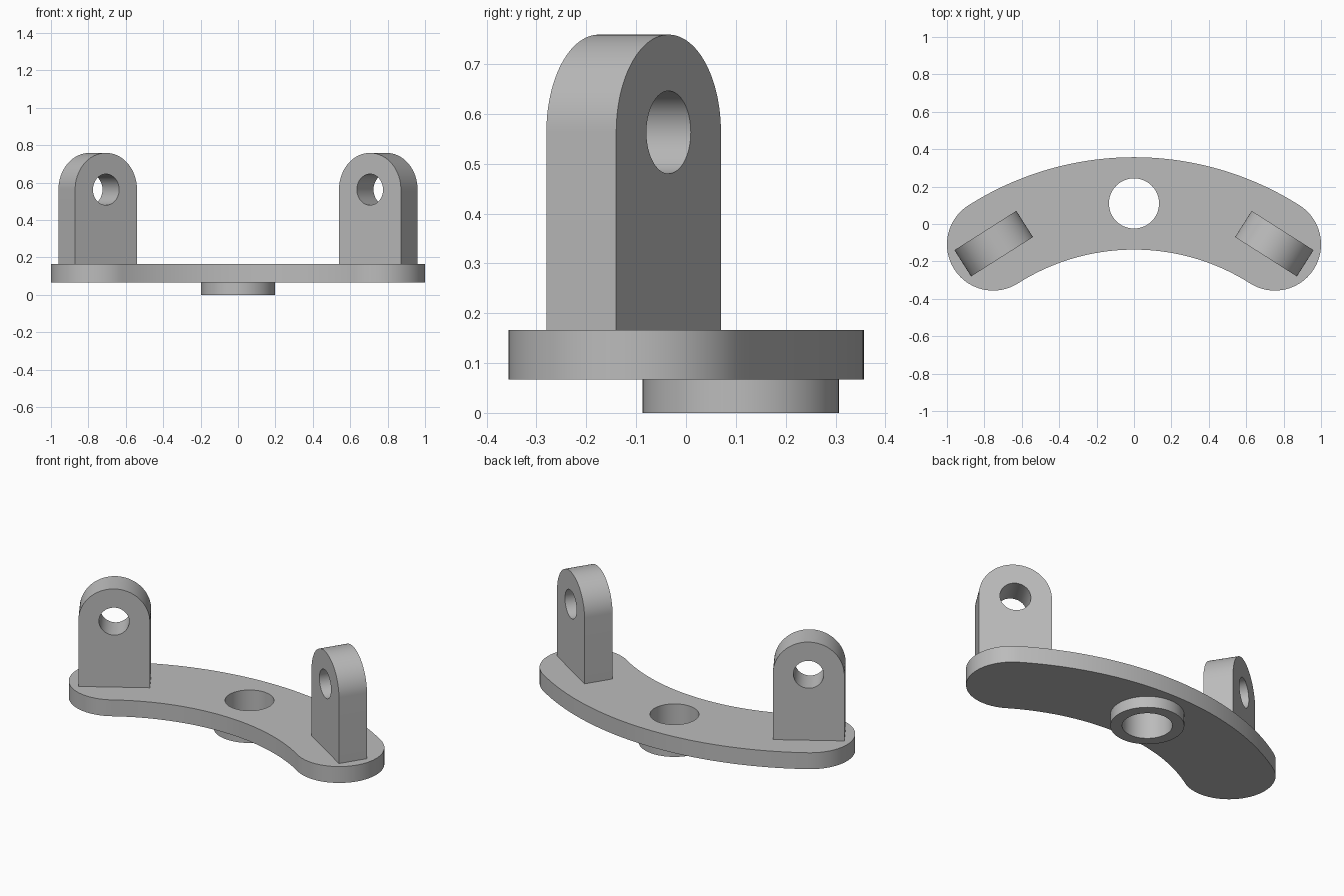
import bpy, bmesh
from math import sin, cos, pi, asin, hypot
from mathutils import Matrix, Vector

cube = bpy.data.objects.get("Cube")
if cube:
    bpy.data.objects.remove(cube, do_unlink=True)

# Single grey finish
grey = bpy.data.materials.new("plain_grey")
grey.use_nodes = True
colour = (0.5, 0.5, 0.5, 1)
grey.diffuse_color = colour
grey.node_tree.nodes["Principled BSDF"].inputs["Base Color"].default_value = colour


def arc(cx, cy, r, start, end, steps):
    """Points along an arc, both ends included."""
    angles = [start + (end - start) * i / steps for i in range(steps + 1)]
    return [(cx + r * cos(a), cy + r * sin(a)) for a in angles]


def circle(cx, cy, r, steps=64):
    return arc(cx, cy, r, 0, 2 * pi, steps)[:-1]


def extrude_profile(name, loops, depth, matrix):
    """Fill an outline with holes, extrude it along local z and place it."""
    bm = bmesh.new()
    edges = []
    for loop in loops:
        verts = [bm.verts.new((x, y, 0)) for x, y in loop]
        edges += [bm.edges.new((v, verts[i - 1])) for i, v in enumerate(verts)]
    bmesh.ops.triangle_fill(bm, use_beauty=True, edges=edges)
    result = bmesh.ops.extrude_face_region(bm, geom=bm.faces[:], use_keep_orig=True)
    top = [g for g in result["geom"] if isinstance(g, bmesh.types.BMVert)]
    bmesh.ops.translate(bm, verts=top, vec=(0, 0, depth))
    bmesh.ops.recalc_face_normals(bm, faces=bm.faces[:])
    bm.transform(matrix)
    mesh = bpy.data.meshes.new(name)
    bm.to_mesh(mesh)
    bm.free()
    mesh.materials.append(grey)
    obj = bpy.data.objects.new(name, mesh)
    bpy.context.collection.objects.link(obj)
    bpy.ops.object.select_all(action="DESELECT")
    obj.select_set(True)
    bpy.context.view_layer.objects.active = obj
    bpy.ops.object.shade_smooth_by_angle()
    return obj


# Main dimensions
hole_y, hole_r = 0.11, 0.134
end_x, end_y, end_r = 0.753, -0.109, 0.247
plate_z, plate_top = 0.067, 0.166

# Centre line of the curved plate runs through the hole and both end centres
drop = hole_y - end_y
radius = (end_x ** 2 + drop ** 2) / (2 * drop)
centre_y = hole_y - radius
swing = asin(end_x / radius)
right_a, left_a = pi / 2 - swing, pi / 2 + swing

# Curved plate: outer arc, left cap, inner arc, right cap
outline = (
    arc(0, centre_y, radius + end_r, right_a, left_a, 64)[:-1]
    + arc(-end_x, end_y, end_r, left_a, left_a + pi, 40)[:-1]
    + arc(0, centre_y, radius - end_r, left_a, right_a, 64)[:-1]
    + arc(end_x, end_y, end_r, right_a - pi, right_a, 40)[:-1]
)
extrude_profile("curved_plate", [outline, circle(0, hole_y, hole_r)],
                plate_top - plate_z, Matrix.Translation((0, 0, plate_z)))

# Round collar under the plate
extrude_profile("bottom_collar", [circle(0, hole_y, 0.197), circle(0, hole_y, hole_r)],
                plate_z, Matrix.Identity(4))

# Upright lugs with rounded tops and cross holes
half_w, thick, pin_z = 0.196, 0.166, 0.563
height = pin_z - plate_top
lug = [(-half_w, 0), (half_w, 0)] + arc(0, height, half_w, 0, pi, 48)
for name, side in (("left_lug", 1), ("right_lug", -1)):
    place = (Matrix.Translation((side * 0.75, -0.105, plate_top))
             @ Matrix.Rotation(-side * swing, 4, "Z")
             @ Matrix.Rotation(pi / 2, 4, "X")
             @ Matrix.Translation((0, 0, -thick / 2)))
    extrude_profile(name, [lug, circle(0, height, 0.083)], thick, place)
